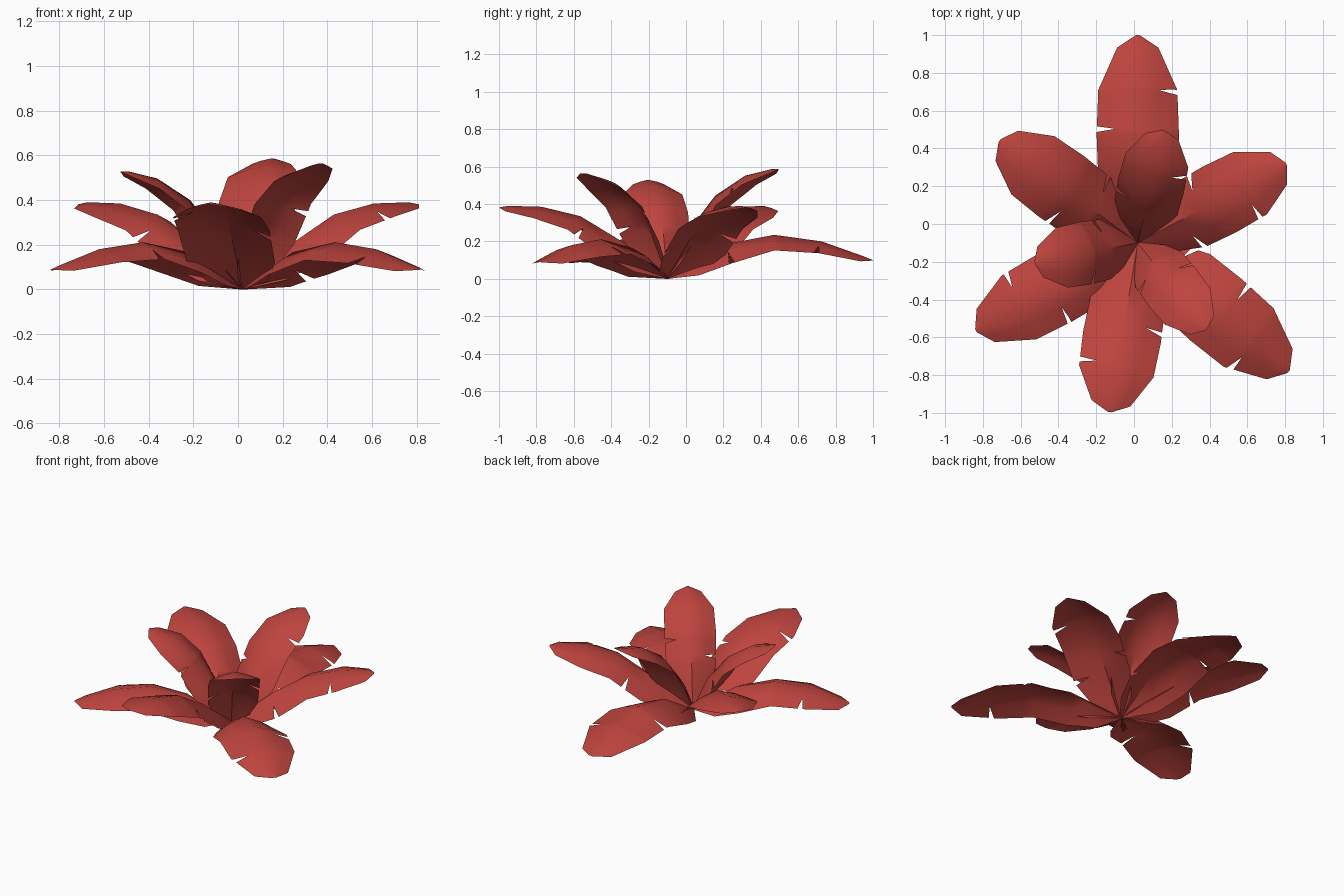
import bpy, bmesh, math
from mathutils import Vector

if "Cube" in bpy.data.objects:
    bpy.data.objects.remove(bpy.data.objects["Cube"])

red = bpy.data.materials.new("leaf_red")
red.diffuse_color = (0.52, 0.058, 0.048, 1)
red.use_nodes = True
red.node_tree.nodes["Principled BSDF"].inputs["Base Color"].default_value = red.diffuse_color

BASE = Vector((0.02, -0.10, 0.0))
T = [0, .12, .28, .52, .75, .95, 1]              # stations along a leaf
WIDTH = [.06, .66, .96, 1, .96, .5, .05]         # half width at each station
SAG = [.4, .5, .52, .38, .31, .28, .25]          # how far the edges hang
# per tier: reach fraction and ridge height at each station
TIERS = {
    "low": ([0, .12, .28, .52, .75, .95, 1], [0, .08, .185, .235, .2, .122, .1]),
    "middle": ([0, .12, .28, .52, .75, .95, 1], [0, .09, .205, .335, .385, .39, .382]),
    "inner": ([0, .08, .19, .43, .7, .94, 1], [0, .11, .25, .435, .54, .575, .575]),
}


def lerp(xs, t):
    for i in range(len(T) - 1):
        if t <= T[i + 1]:
            k = (t - T[i]) / (T[i + 1] - T[i])
            return xs[i] + (xs[i + 1] - xs[i]) * k
    return xs[-1]


def leaf(name, tier, azimuth, length, half, left, right, zs=1.0):
    """Arched leaf with wedge notches torn in its left and right edges."""
    reach, height = TIERS[tier]
    a = math.radians(azimuth)
    out = Vector((math.cos(a), math.sin(a), 0))
    side = Vector((-math.sin(a), math.cos(a), 0))

    def ridge(t):
        return BASE + out * lerp(reach, t) * length + Vector((0, 0, lerp(height, t) * zs))

    def point(t, u):
        t = min(max(t, 0), 1)
        tan = (ridge(min(t + .08, 1)) - ridge(max(t - .08, 0))).normalized()
        up = tan.cross(side)
        if up.z < 0:
            up = -up
        w = lerp(WIDTH, t) * half
        p = ridge(t) + side * w * u - up * lerp(SAG, t) * w * abs(u) ** 1.4
        p.z = max(p.z, 0)
        return p

    bm = bmesh.new()
    stations = sorted(set(T + left + right))
    mids = [bm.verts.new(point(t, 0)) for t in stations]
    for s, cuts in ((1, left), (-1, right)):
        inner = [bm.verts.new(point(t, s * .55)) for t in stations]
        before, after = [], []
        for t in stations:
            if t in cuts:
                before.append(bm.verts.new(point(t - .016, s)))
                after.append(bm.verts.new(point(t + .016, s)))
            else:
                v = bm.verts.new(point(t, s))
                before.append(v)
                after.append(v)
        for i in range(len(stations) - 1):
            for f in ([mids[i], mids[i + 1], inner[i + 1], inner[i]],
                      [inner[i], inner[i + 1], before[i + 1], after[i]]):
                bm.faces.new(f if s < 0 else f[::-1])
    for f in bm.faces:
        f.normal_update()
    if sum(f.normal.z * f.calc_area() for f in bm.faces) < 0:
        bmesh.ops.reverse_faces(bm, faces=bm.faces[:])
    me = bpy.data.meshes.new(name)
    bm.to_mesh(me)
    bm.free()
    me.materials.append(red)
    ob = bpy.data.objects.new(name, me)
    bpy.context.collection.objects.link(ob)
    bpy.ops.object.select_all(action='DESELECT')
    ob.select_set(True)
    bpy.context.view_layer.objects.active = ob
    bpy.ops.object.shade_smooth_by_angle(angle=math.radians(40))


# low drooping leaves
leaf("low_leaf_back", "low", 90, 1.10, .218, [.55], [.28, .74])
leaf("low_leaf_left", "low", 208.5, .975, .20, [.53], [.72], .9)
leaf("low_leaf_right", "low", -40.5, 1.05, .212, [.20, .57], [.78], .9)
# middle leaves
leaf("middle_leaf_right", "middle", 28, .89, .195, [.41], [.28, .70])
leaf("middle_leaf_left", "middle", 143.5, .91, .20, [.45], [.31])
leaf("middle_leaf_front", "middle", 260.5, .908, .208, [.46], [.17, .71])
# steep inner leaves
leaf("inner_leaf_back", "inner", 77, .61, .178, [.40], [.66], 1.02)
leaf("inner_leaf_left", "inner", 191, .555, .168, [.50], [.36], .92)
leaf("inner_leaf_right", "inner", -52, .585, .16, [.46], [.35], .98)
